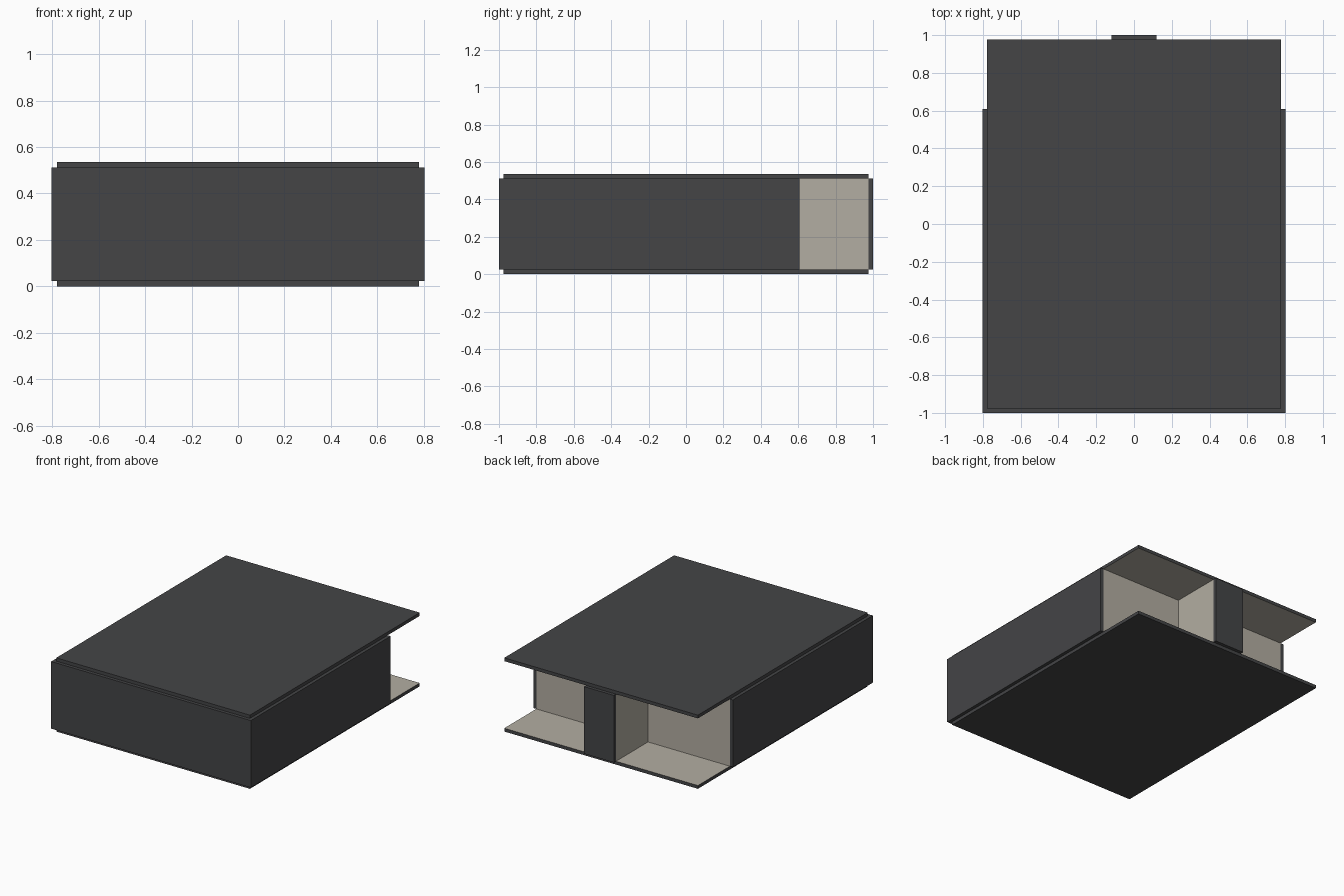
import bpy, bmesh
from mathutils import Vector

if "Cube" in bpy.data.objects:
    bpy.data.objects.remove(bpy.data.objects["Cube"])


def material(name, rgb):
    m = bpy.data.materials.new(name)
    m.diffuse_color = (*rgb, 1)
    m.use_nodes = True
    m.node_tree.nodes["Principled BSDF"].inputs["Base Color"].default_value = m.diffuse_color
    return m


DARK = material("dark_outside", (0.058, 0.059, 0.062))
BEIGE = material("beige_inside", (0.45, 0.42, 0.36))

T = 0.024                  # panel thickness
W, L, H = 0.803, 1.0, 0.536  # half width, half length, height
NOTCH_Y = 0.608            # where the back corner notches begin
POST = 0.12                # half width of the rear projection


def panel(name, lo, hi, beige_side=None):
    """Box from lo to hi; the faces pointing along beige_side are beige."""
    lo, hi = Vector(lo), Vector(hi)
    bm = bmesh.new()
    bmesh.ops.create_cube(bm, size=1)
    for v in bm.verts:
        v.co = Vector((lo[i] + (v.co[i] + 0.5) * (hi[i] - lo[i]) for i in range(3)))
    bm.normal_update()
    for f in bm.faces:
        if beige_side == "all" or (beige_side and f.normal.dot(Vector(beige_side)) > 0.9):
            f.material_index = 1
    me = bpy.data.meshes.new(name)
    bm.to_mesh(me)
    bm.free()
    me.materials.append(DARK)
    me.materials.append(BEIGE)
    ob = bpy.data.objects.new(name, me)
    bpy.context.collection.objects.link(ob)
    return ob


# floor and roof slabs, inset from the walls
panel("floor_slab", (-W + T, -L + T, 0), (W - T, L - T, T), (0, 0, 1))
panel("roof_slab", (-W + T, -L + T, H - T), (W - T, L - T, H), (0, 0, -1))

# front wall and the narrow rear wall
panel("front_wall", (-W, -L, T), (W, -L + T, H - T), (0, 1, 0))
panel("rear_wall", (-POST, L - T, T), (POST, L, H - T), (0, -1, 0))

for s, side in ((-1, "left"), (1, "right")):
    def span(a, b):
        return sorted((s * a, s * b))

    # outer side wall
    x0, x1 = span(W - T, W)
    panel(side + "_wall", (x0, -L + T, T), (x1, NOTCH_Y, H - T), (-s, 0, 0))
    # wall across the notch
    x0, x1 = span(POST, W - T)
    panel(side + "_notch_wall", (x0, NOTCH_Y - 0.01, T), (x1, NOTCH_Y, H - T), "all")
    # side of the rear projection
    x0, x1 = span(POST - 0.01, POST)
    panel(side + "_projection_wall", (x0, NOTCH_Y - 0.01, T), (x1, L - T, H - T), "all")
